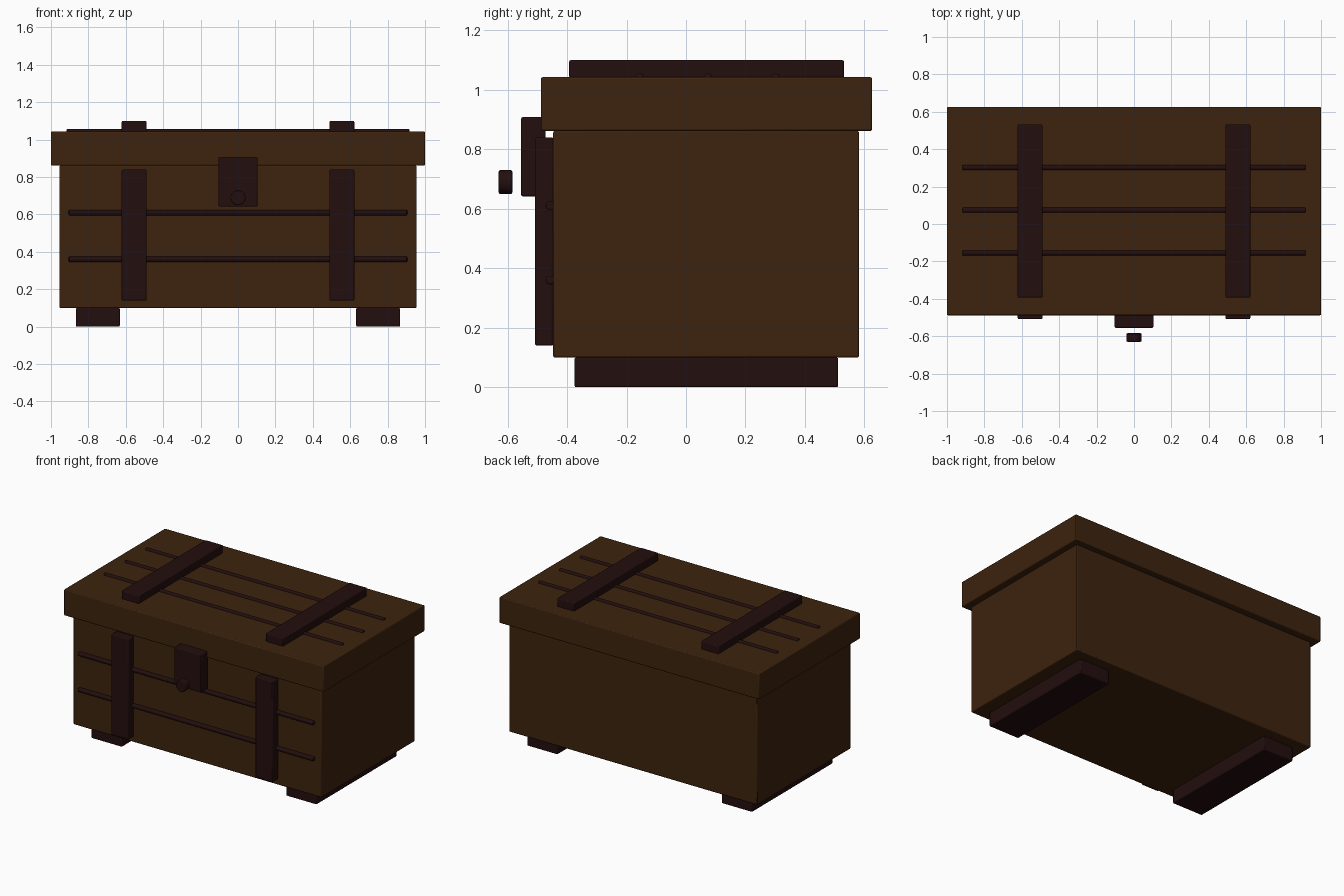
import bpy
import math

cube = bpy.data.objects.get("Cube")
if cube:
    bpy.data.objects.remove(cube, do_unlink=True)


def make_material(name, color):
    mat = bpy.data.materials.new(name)
    mat.use_nodes = True
    mat.diffuse_color = color
    bsdf = next(n for n in mat.node_tree.nodes if n.type == 'BSDF_PRINCIPLED')
    bsdf.inputs["Base Color"].default_value = color
    bsdf.inputs["Roughness"].default_value = 0.8
    return mat


wood = make_material("brown_wood", (0.047, 0.017, 0.0044, 1))
trim = make_material("dark_trim", (0.017, 0.0044, 0.0044, 1))


def finish(obj, name, mat, bevel):
    """Name, colour and softly bevel a part."""
    obj.name = name
    obj.data.name = name
    obj.data.materials.append(mat)
    mod = obj.modifiers.new("soft_edges", 'BEVEL')
    mod.width = bevel
    mod.segments = 2
    mod.limit_method = 'ANGLE'
    mod.angle_limit = math.radians(50)
    bpy.ops.object.shade_smooth_by_angle(angle=math.radians(35))
    return obj


def box(name, mat, x, y, z, bevel=0.006):
    """Box from its (low, high) extents on each axis."""
    spans = (x, y, z)
    bpy.ops.mesh.primitive_cube_add(size=1, location=[(a + b) / 2 for a, b in spans])
    obj = bpy.context.object
    obj.scale = [b - a for a, b in spans]
    bpy.ops.object.transform_apply(location=False, rotation=False, scale=True)
    return finish(obj, name, mat, bevel)


def cylinder(name, mat, center, radius, length, rotation, sides, bevel):
    bpy.ops.mesh.primitive_cylinder_add(vertices=sides, radius=radius, depth=length,
                                        location=center, rotation=rotation)
    return finish(bpy.context.object, name, mat, bevel)


# Chest body and overhanging lid
box("chest_body", wood, (-0.955, 0.955), (-0.447, 0.582), (0.10, 0.862))
box("lid", wood, (-1, 1), (-0.488, 0.626), (0.862, 1.043))

# Feet and straps, one set per side
for side, label in ((1, "left"), (-1, "right")):
    foot_x = sorted((side * 0.632, side * 0.867))
    strap_x = sorted((side * 0.489, side * 0.622))
    box(label + "_foot", trim, foot_x, (-0.375, 0.512), (0, 0.10))
    box(label + "_front_strap", trim, strap_x, (-0.508, -0.446), (0.14, 0.84))
    box(label + "_lid_strap", trim, strap_x, (-0.393, 0.532), (1.04, 1.10))

# Thin plank battens, half sunk into the front and the lid
along_x = (0, math.radians(90), 0)
for i, z in enumerate((0.36, 0.61)):
    cylinder(f"front_batten_{i + 1}", trim, (0, -0.457, z), 0.015, 1.81, along_x, 16, 0.005)
for i, y in enumerate((-0.155, 0.074, 0.302)):
    cylinder(f"lid_batten_{i + 1}", trim, (0, y, 1.042), 0.014, 1.835, along_x, 16, 0.005)

# Latch plate and its round knob
box("latch_plate", trim, (-0.104, 0.104), (-0.555, -0.472), (0.642, 0.908))
cylinder("latch_knob", trim, (0, -0.607, 0.69), 0.04, 0.046, (math.radians(90), 0, 0), 32, 0.005)
